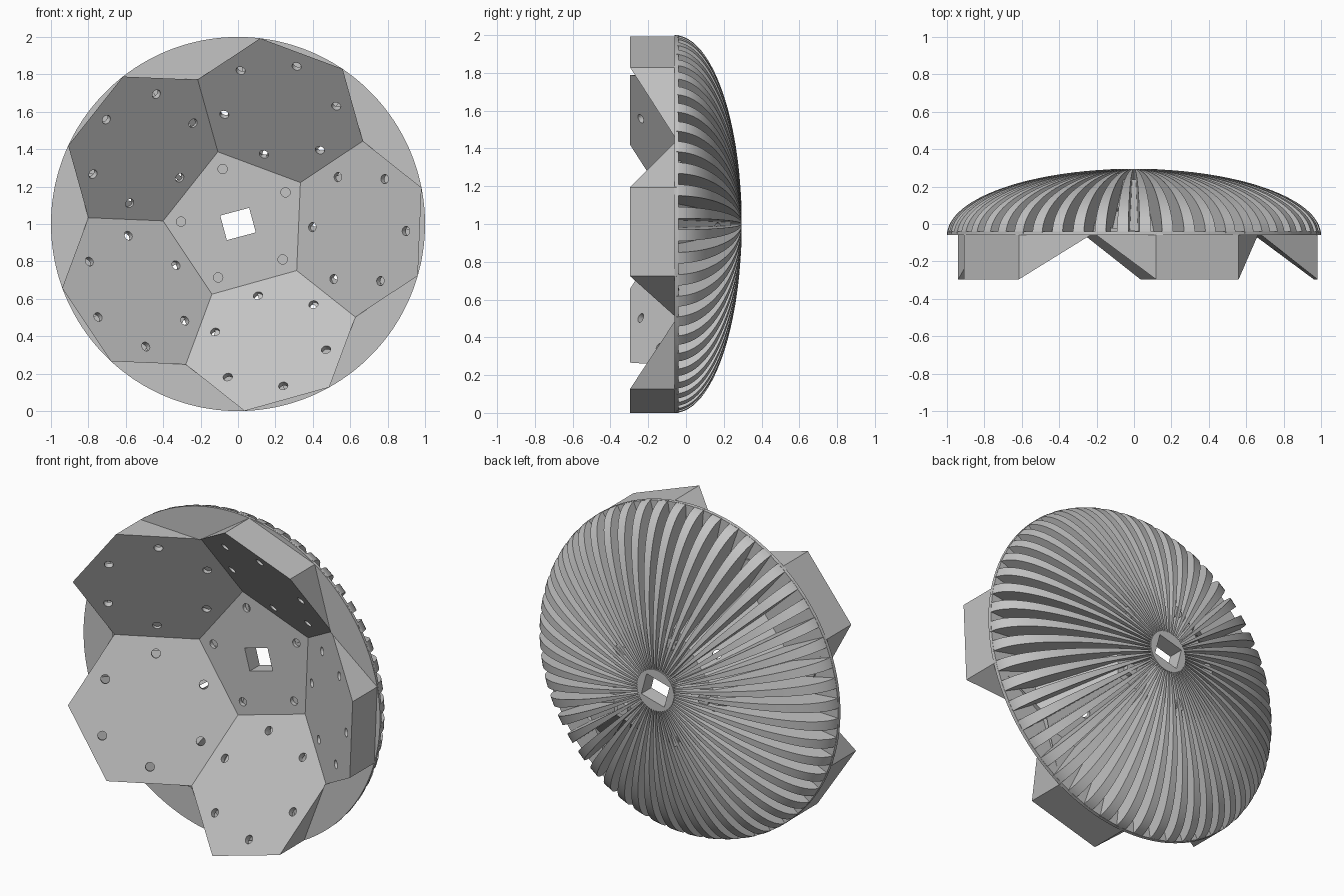
import bpy, bmesh
from math import sin, cos, pi, radians, sqrt, atan
from mathutils import Vector, Matrix

if "Cube" in bpy.data.objects:
    bpy.data.objects.remove(bpy.data.objects["Cube"])

# Main sizes
TURN = radians(33.6)            # direction of the first pentagon corner
STEP = 2 * pi / 5
PENT_R = 0.4005
EDGE = 2 * PENT_R * sin(pi / 5)
APO = PENT_R * cos(pi / 5)
TILT = radians(37.38)
FLOOR_Y = 0.199                 # pentagon plane
RUN = sqrt(3) * EDGE * cos(TILT)
DROP = sqrt(3) * EDGE * sin(TILT)
SKIN = 0.04
PLATE_FRONT, PLATE_BACK = -0.06, -0.04
DOME = 0.355
RIBS = 52

grey = bpy.data.materials.new("plain grey")
grey.use_nodes = True
grey.diffuse_color = (0.55, 0.55, 0.55, 1)
grey.node_tree.nodes["Principled BSDF"].inputs["Base Color"].default_value = grey.diffuse_color


def polar(r, a, y):
    return Vector((r * cos(a), y, 1 + r * sin(a)))


def hex_dir(k):
    return TURN - STEP / 2 + k * STEP


def off_axis(a):
    """Angle from the axis of the nearest hexagon."""
    return (a - hex_dir(0) + STEP / 2) % STEP - STEP / 2


def bowl(r, a):
    return min(FLOOR_Y, FLOOR_Y - (r * cos(off_axis(a)) - APO) * DROP / RUN)


def finish(bm, name, smooth=False):
    bmesh.ops.recalc_face_normals(bm, faces=bm.faces)
    mesh = bpy.data.meshes.new(name)
    bm.to_mesh(mesh)
    bm.free()
    mesh.materials.append(grey)
    obj = bpy.data.objects.new(name, mesh)
    bpy.context.collection.objects.link(obj)
    if smooth:
        bpy.ops.object.select_all(action="DESELECT")
        obj.select_set(True)
        bpy.context.view_layer.objects.active = obj
        bpy.ops.object.shade_smooth_by_angle(angle=radians(30))
    return obj


def add_cylinder(bm, centre, axis, radius, depth, sides=20):
    rot = Vector((0, 0, 1)).rotation_difference(axis).to_matrix().to_4x4()
    bmesh.ops.create_cone(bm, cap_ends=True, segments=sides, radius1=radius, radius2=radius,
                          depth=depth, matrix=Matrix.Translation(centre) @ rot)


def cut(obj, cutter):
    mod = obj.modifiers.new("cut", "BOOLEAN")
    mod.operation, mod.solver, mod.object = "DIFFERENCE", "EXACT", cutter
    bpy.context.view_layer.objects.active = obj
    bpy.ops.object.modifier_apply(modifier=mod.name)


# Bowl skin: a pentagon ringed by five tilted hexagons, given thickness
bm = bmesh.new()
corner_r = sqrt((APO + RUN) ** 2 + (EDGE / 2) ** 2)
corner_a = atan(EDGE / 2 / (APO + RUN))
inner, middle, outer = [], [], []
for k in range(5):
    a = TURN + k * STEP
    mid_r = (APO + RUN / 2) / cos(pi / 5)
    inner.append(polar(PENT_R, a, FLOOR_Y))
    middle.append(polar(mid_r, a, FLOOR_Y - DROP / 2))
    outer.append([polar(corner_r, hex_dir(k) + s * corner_a, FLOOR_Y - DROP) for s in (-1, 1)])
vi = [bm.verts.new(p) for p in inner]
vm = [bm.verts.new(p) for p in middle]
vo = [[bm.verts.new(p) for p in pair] for pair in outer]
bm.faces.new(vi)
for k in range(5):
    bm.faces.new((vi[k - 1], vm[k - 1], vo[k][0], vo[k][1], vm[k], vi[k]))
ext = bmesh.ops.extrude_face_region(bm, geom=bm.faces[:], use_keep_orig=True)
bmesh.ops.translate(bm, vec=(0, SKIN, 0), verts=[g for g in ext["geom"] if isinstance(g, bmesh.types.BMVert)])
skin = finish(bm, "bowl_skin")

# Straight walls from the skin's outer edges back to the plate
bm = bmesh.new()
back = Vector((0, SKIN, 0))


def seat(p):
    return Vector((p.x, -0.05, p.z))


for k in range(5):
    a, b = outer[k]
    for shape in ((a + back, b + back, seat(b), seat(a)),
                  (middle[k - 1] + back, a + back, seat(a)),
                  (middle[k] + back, b + back, seat(b))):
        bm.faces.new([bm.verts.new(p) for p in shape])
finish(bm, "hexagon_walls")

# Rim plate: front ring following the hexagon outline, edge, and back ring
bm = bmesh.new()
angles = {hex_dir(k) + 2 * pi * i / 360 for k in range(1) for i in range(0, 360, 2)}
for k in range(5):
    angles |= {hex_dir(k) + s for s in (-corner_a, corner_a, STEP / 2)}
angles = sorted({round((a - hex_dir(0)) % (2 * pi), 6) for a in angles})
line_d = (APO + RUN / 2) / cos(pi / 5) * cos(radians(18))
rows = []
for base in angles:
    a = base + hex_dir(0)
    f = abs(off_axis(a))
    edge_r = min((APO + RUN) / cos(f), line_d / cos(f - radians(54)), 1)
    rows.append([bm.verts.new(polar(r, a, y)) for r, y in (
        (edge_r, PLATE_FRONT), (1, PLATE_FRONT), (0.998, PLATE_BACK), (0.645 / cos(f), PLATE_BACK))])
for i, row in enumerate(rows):
    prev = rows[i - 1]
    for j in range(3):
        bm.faces.new((prev[j], prev[j + 1], row[j + 1], row[j]))
finish(bm, "rim_plate", True)

# Dome ribs: wedges between the bowl skin and an elliptical dome
bm = bmesh.new()
SAMPLES = 28
pitch = 2 * pi / RIBS
for n in range(RIBS):
    cols = []
    for i in range(SAMPLES + 1):
        r = sin(0.115 + (pi / 2 - 0.115) * i / SAMPLES)
        top = max(PLATE_FRONT + DOME * sqrt(max(0, 1 - r * r)), PLATE_BACK)
        ring = []
        for s in (-1, 1):
            a = (n + 0.5) * pitch + s * pitch * 0.25
            low = max(bowl(r, a) + SKIN / 2, -0.05)
            ring += [polar(r, a, low), polar(r, a, top)]
        cols.append([bm.verts.new(ring[j]) for j in (0, 1, 3, 2)])
    for c, d in zip(cols, cols[1:]):
        for j in range(4):
            bm.faces.new((c[j], c[j - 1], d[j - 1], d[j]))
    bm.faces.new(cols[0])
    bm.faces.new(cols[-1])
finish(bm, "dome_ribs", True)

# Hub and the bosses behind the pentagon's screw holes
y_axis = Vector((0, 1, 0))
bm = bmesh.new()
add_cylinder(bm, Vector((0, 0.255, 1)), y_axis, 0.125, 0.08, 48)
hub = finish(bm, "hub")
bm = bmesh.new()
for k in range(5):
    add_cylinder(bm, polar(0.305, TURN + k * STEP, 0.247), y_axis, 0.035, 0.046)
finish(bm, "screw_bosses", True)

# Cutters: screw holes square to each face, and the square centre hole
bm = bmesh.new()
for k in range(5):
    add_cylinder(bm, polar(0.305, TURN + k * STEP, FLOOR_Y), y_axis, 0.025, 0.16)
    a = hex_dir(k)
    out = Vector((cos(a), 0, sin(a)))
    slope = out * cos(TILT) - y_axis * sin(TILT)
    across = Vector((-sin(a), 0, cos(a)))
    normal = slope.cross(across)
    centre = polar(APO + RUN / 2, a, FLOOR_Y - DROP / 2)
    for i in range(6):
        spot = centre + 0.315 * (cos(i * pi / 3) * slope + sin(i * pi / 3) * across)
        add_cylinder(bm, spot, normal, 0.025, 0.16)
holes = finish(bm, "hole_cutter")
bm = bmesh.new()
bmesh.ops.create_cube(bm, size=1, matrix=Matrix.Translation((0, 0.25, 1))
                      @ Matrix.Rotation(radians(-15), 4, "Y") @ Matrix.Diagonal((0.16, 0.4, 0.136, 1)))
square = finish(bm, "square_cutter")
cut(skin, holes)
cut(skin, square)
cut(hub, square)
for helper in (holes, square):
    helper.hide_render = True
    bpy.data.objects.remove(helper)
